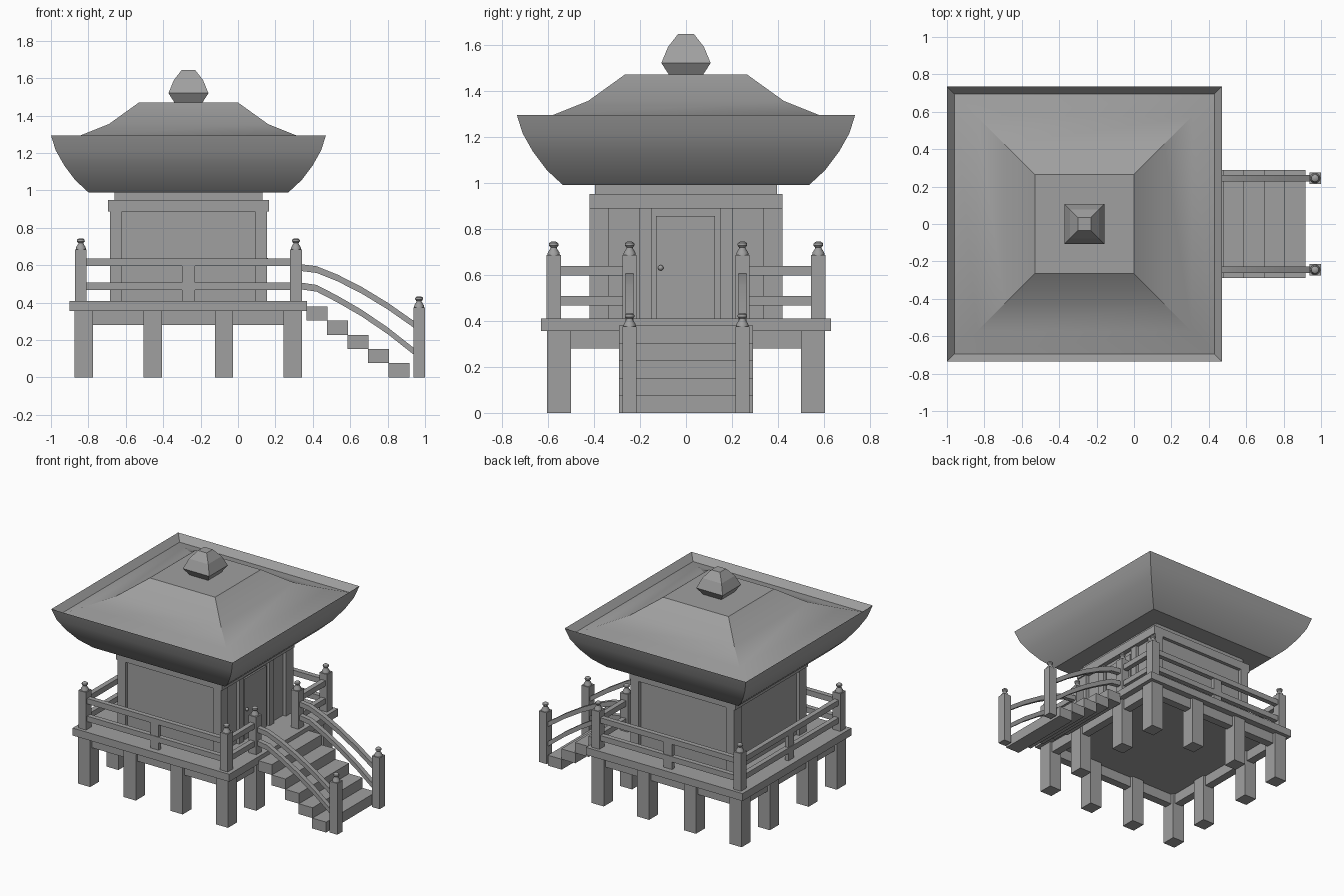
import bpy, bmesh, math
from mathutils import Matrix, Vector

if "Cube" in bpy.data.objects:
    bpy.data.objects.remove(bpy.data.objects["Cube"], do_unlink=True)

CX = -0.265          # centre of the house along x
SIGNS = (-1, 1)

grey = bpy.data.materials.new("plain grey")
grey.use_nodes = True
colour = (0.35, 0.35, 0.35, 1)
grey.diffuse_color = colour
grey.node_tree.nodes["Principled BSDF"].inputs["Base Color"].default_value = colour


def finish(name, bm, smooth=None):
    bmesh.ops.recalc_face_normals(bm, faces=bm.faces)
    mesh = bpy.data.meshes.new(name)
    bm.to_mesh(mesh)
    bm.free()
    mesh.materials.append(grey)
    obj = bpy.data.objects.new(name, mesh)
    bpy.context.collection.objects.link(obj)
    if smooth:
        bpy.ops.object.select_all(action="DESELECT")
        obj.select_set(True)
        bpy.context.view_layer.objects.active = obj
        bpy.ops.object.shade_smooth_by_angle(angle=math.radians(smooth))
    return obj


def add_box(bm, x0, x1, y0, y1, z0, z1):
    size = Matrix.Diagonal((x1 - x0, y1 - y0, z1 - z0, 1))
    place = Matrix.Translation(((x0 + x1) / 2, (y0 + y1) / 2, (z0 + z1) / 2))
    bmesh.ops.create_cube(bm, size=1, matrix=place @ size)


def boxes(name, items):
    bm = bmesh.new()
    for item in items:
        add_box(bm, *item)
    return finish(name, bm)


def centred(x, y, half_x, half_y, z0, z1):
    return (x - half_x, x + half_x, y - half_y, y + half_y, z0, z1)


def loft(name, profile, sides, centre, turn=0.0, smooth=None):
    """Stack of regular rings given as (radius, height), capped at both ends."""
    bm = bmesh.new()
    rings = []
    for r, z in profile:
        ring = []
        for i in range(sides):
            a = turn + math.tau * i / sides
            ring.append(bm.verts.new((centre[0] + r * math.cos(a),
                                      centre[1] + r * math.sin(a), z)))
        rings.append(ring)
    for low, high in zip(rings, rings[1:]):
        for i in range(sides):
            j = (i + 1) % sides
            bm.faces.new((low[i], low[j], high[j], high[i]))
    bm.faces.new(rings[0][::-1])
    bm.faces.new(rings[-1])
    return finish(name, bm, smooth)


def square_loft(name, profile, smooth=None):
    points = [(h * math.sqrt(2), z) for h, z in profile]
    return loft(name, points, 4, (CX, 0), math.pi / 4, smooth)


# Roof: curved eaves, raised rim and sweeping top
square_loft("roof", [(0.535, 0.99), (0.605, 1.055), (0.665, 1.135), (0.71, 1.215),
                     (0.735, 1.295), (0.695, 1.25), (0.575, 1.295),
                     (0.425, 1.355), (0.265, 1.47)], smooth=30)
square_loft("roof_finial", [(0.075, 1.47), (0.107, 1.52), (0.078, 1.59), (0.035, 1.645)])

# House walls with corner posts and top beams
boxes("walls", [centred(CX, 0, 0.395, 0.395, 0.41, 0.99)])
boxes("corner_posts", [centred(CX + sx * 0.3875, sy * 0.3775, 0.0325, 0.0425, 0.41, 0.89)
                       for sx in SIGNS for sy in SIGNS])
boxes("top_beams", [centred(CX, 0, 0.43, 0.42, 0.887, 0.95)])

# Doorway
wall_x = CX + 0.395
boxes("door_jambs", [centred(wall_x, s * 0.175, 0.022, 0.027, 0.41, 0.887) for s in SIGNS])
boxes("door", [(wall_x, wall_x + 0.012, -0.13, 0.127, 0.41, 0.855)])
bm = bmesh.new()
bmesh.ops.create_uvsphere(bm, u_segments=12, v_segments=8, radius=0.012,
                          matrix=Matrix.Translation((wall_x + 0.02, -0.11, 0.63)))
finish("door_knob", bm, smooth=60)

# Deck, stilts and the beams between the stilts
boxes("deck", [centred(CX, 0, 0.635, 0.63, 0.355, 0.41)])
xs = (-0.825, -0.455, -0.075, 0.293)
ys = (-0.552, -0.225, 0.225, 0.552)
boxes("stilts", [centred(x, y, 0.049, 0.052, 0, 0.355) for x in xs for y in ys
                 if x in (xs[0], xs[3]) or y in (ys[0], ys[3])])
under = [centred(CX, s * 0.552, 0.55, 0.03, 0.28, 0.355) for s in SIGNS]
under += [centred(CX + s * 0.559, 0, 0.03, 0.54, 0.28, 0.355) for s in SIGNS]
boxes("under_beams", under)

# Stairs
boxes("stairs", [(0.365 + 0.11 * i, 0.478 + 0.11 * i, -0.29, 0.29,
                  0.304 - 0.076 * i, 0.38 - 0.076 * i) for i in range(5)])

# Railing posts with turned caps
deck_posts = [(-0.84, -0.575), (-0.84, 0.575), (0.31, -0.575), (0.31, 0.575),
              (0.31, -0.245), (0.31, 0.245)]
stair_posts = [(0.968, -0.245), (0.968, 0.245)]
boxes("railing_posts", [centred(x, y, 0.031, 0.031, 0.41, 0.685) for x, y in deck_posts])
boxes("stair_posts", [centred(x, y, 0.031, 0.031, 0, 0.375) for x, y in stair_posts])
CAP = [(0.027, 0), (0.025, 0.012), (0.014, 0.03), (0.014, 0.034), (0.021, 0.042),
       (0.02, 0.052), (0.01, 0.059)]
for top, posts in ((0.685, deck_posts), (0.375, stair_posts)):
    for x, y in posts:
        loft("post_cap", [(r, top + z) for r, z in CAP], 12, (x, y), smooth=40)

# Straight rails and their middle supports
rails = []
for z0, z1 in ((0.597, 0.637), (0.467, 0.507)):
    for s in SIGNS:
        rails.append(centred(CX, s * 0.575, 0.575, 0.018, z0, z1))
        rails.append(centred(0.31, s * 0.41, 0.018, 0.165, z0, z1))
    rails.append(centred(-0.84, 0, 0.018, 0.575, z0, z1))
boxes("rails", rails)
supports = [centred(CX, s * 0.575, 0.034, 0.014, 0.41, 0.6) for s in SIGNS]
supports.append(centred(-0.84, 0, 0.014, 0.034, 0.41, 0.6))
boxes("rail_supports", supports)


def curved_rail(y, path):
    """Sweep a flat bar along a sloping path of (x, z) points."""
    bm = bmesh.new()
    faces = []
    for (xa, za), (xb, zb) in zip(path, path[1:]):
        quad = [(xa, za - 0.018), (xb, zb - 0.018), (xb, zb + 0.018), (xa, za + 0.018)]
        faces.append(bm.faces.new([bm.verts.new((x, y - 0.017, z)) for x, z in quad]))
    bmesh.ops.remove_doubles(bm, verts=bm.verts, dist=0.0005)
    out = bmesh.ops.extrude_face_region(bm, geom=bm.faces[:], use_keep_orig=True)
    moved = [v for v in out["geom"] if isinstance(v, bmesh.types.BMVert)]
    bmesh.ops.translate(bm, verts=moved, vec=Vector((0, 0.034, 0)))
    finish("stair_rail", bm, smooth=30)


UPPER = [(0.33, 0.588), (0.42, 0.577), (0.53, 0.533), (0.66, 0.467), (0.8, 0.382), (0.95, 0.277)]
LOWER = [(0.33, 0.49), (0.42, 0.477), (0.53, 0.42), (0.66, 0.345), (0.8, 0.25), (0.95, 0.132)]
for side in SIGNS:
    curved_rail(side * 0.245, UPPER)
    curved_rail(side * 0.245, LOWER)
